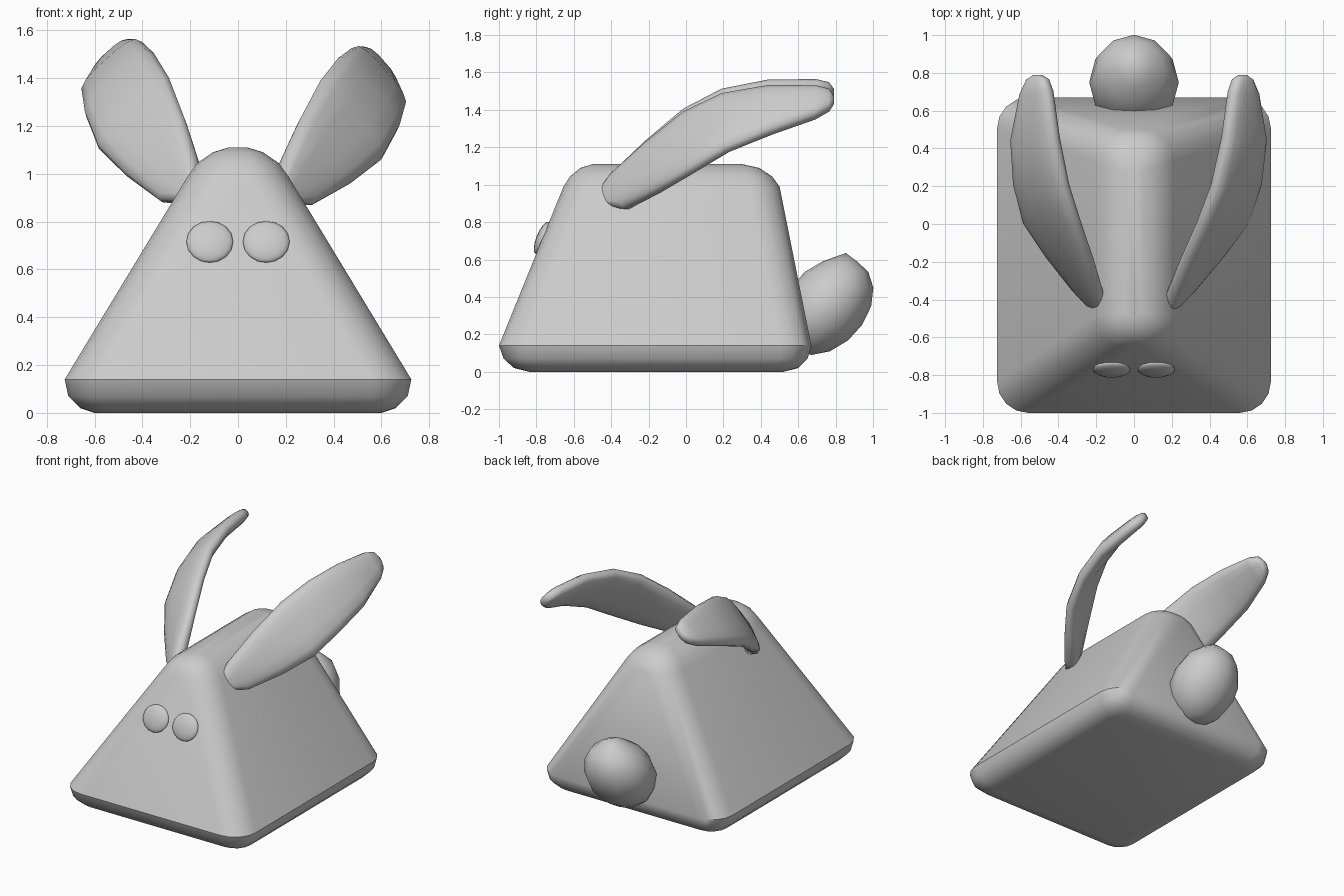
import bpy, math
from mathutils import Vector, Matrix

if "Cube" in bpy.data.objects:
    bpy.data.objects.remove(bpy.data.objects["Cube"])


def make(name, verts, faces, angle=40):
    me = bpy.data.meshes.new(name)
    me.from_pydata([tuple(v) for v in verts], [], faces)
    ob = bpy.data.objects.new(name, me)
    bpy.context.collection.objects.link(ob)
    finish(ob, angle)
    return ob


def finish(ob, angle):
    bpy.ops.object.select_all(action='DESELECT')
    ob.select_set(True)
    bpy.context.view_layer.objects.active = ob
    bpy.ops.object.mode_set(mode='EDIT')
    bpy.ops.mesh.select_all(action='SELECT')
    bpy.ops.mesh.normals_make_consistent(inside=False)
    bpy.ops.object.mode_set(mode='OBJECT')
    bpy.ops.object.shade_smooth_by_angle(angle=math.radians(angle))


def loft(name, rings, angle=40):
    n = len(rings[0])
    verts = [v for r in rings for v in r]
    faces = [(k * n + i, k * n + (i + 1) % n, (k + 1) * n + (i + 1) % n, (k + 1) * n + i)
             for k in range(len(rings) - 1) for i in range(n)]
    faces += [tuple(range(n)), tuple(range((len(rings) - 1) * n, len(rings) * n))]
    return make(name, verts, faces, angle)


def rounded_rect(z, hx, y0, y1, r, seg=4):
    pts = []
    corners = [(hx - r, y1 - r), (-hx + r, y1 - r), (-hx + r, y0 + r), (hx - r, y0 + r)]
    for c, (cx, cy) in enumerate(corners):
        for i in range(seg + 1):
            a = math.pi / 2 * (c + i / seg)
            pts.append((cx + r * math.cos(a), cy + r * math.sin(a), z))
    return pts


# Body: soft-edged wedge, (z, half width, front y, back y, corner radius)
body = [(0, .60, -.84, .52, .08), (.02, .66, -.92, .60, .12), (.07, .71, -.975, .65, .15),
        (.14, .725, -1.0, .67, .165), (.99, .21, -.655, .50, .165), (1.045, .17, -.62, .46, .14),
        (1.09, .105, -.565, .39, .09), (1.11, .04, -.50, .30, .035)]
loft("body", [rounded_rect(*b) for b in body])

# Ears: blade between an upper rim and a lower rim, with half thickness
blade = [((.17, -.46, .97), (.24, -.41, .88), .03),
         ((.19, -.39, 1.06), (.31, -.32, .87), .05),
         ((.26, -.20, 1.23), (.47, -.15, .96), .05),
         ((.345, .0, 1.39), (.60, .02, 1.06), .05),
         ((.42, .20, 1.485), (.665, .22, 1.18), .05),
         ((.475, .45, 1.525), (.69, .45, 1.275), .05),
         ((.51, .70, 1.52), (.65, .69, 1.36), .045),
         ((.53, .765, 1.505), (.62, .765, 1.40), .035),
         ((.56, .79, 1.47), (.59, .79, 1.435), .018)]
base = Vector((.22, -.40, .93))


def ear(name, side, tilt):
    rot = Matrix.Rotation(-tilt, 3, 'Y')
    mids = [(Vector(u) + Vector(l)) / 2 for u, l, t in blade]
    rings = []
    for k, (u, l, t) in enumerate(blade):
        w = (Vector(u) - Vector(l)) / 2
        tangent = mids[min(k + 1, len(mids) - 1)] - mids[max(k - 1, 0)]
        nrm = tangent.cross(w).normalized() * t
        ring = []
        for i in range(14):
            a = 2 * math.pi * i / 14
            c, s = math.cos(a), math.sin(a)
            p = mids[k] + w * math.copysign(abs(c) ** .7, c) + nrm * math.copysign(abs(s) ** .7, s)
            p = base + rot @ (p - base)
            ring.append((p.x * side, p.y, p.z))
        rings.append(ring)
    loft(name, rings, 60)


ear("right_ear", 1, 0)
ear("left_ear", -1, .12)

# Eyes: flattened domes lying on the sloping front
for side, name in ((1, "right_eye"), (-1, "left_eye")):
    bpy.ops.mesh.primitive_uv_sphere_add(segments=14, ring_count=8, radius=1)
    ob = bpy.context.object
    ob.name = name
    ob.scale = (.1, .032, .093)
    ob.rotation_euler = (math.radians(-22), 0, 0)
    ob.location = (side * .118, -.768, .715)
    finish(ob, 40)

# Tail: leaning ball with a pulled-up tip
bpy.ops.mesh.primitive_uv_sphere_add(segments=12, ring_count=8, radius=1)
tail = bpy.context.object
tail.name = "tail"
for v in tail.data.vertices:
    top = v.co.z > .99
    x, y, z = v.co.x * .237, v.co.y * .24, v.co.z * .26
    v.co = (0, .855, .635) if top else (x, .75 + y + .3 * z, .35 + z)
finish(tail, 60)
